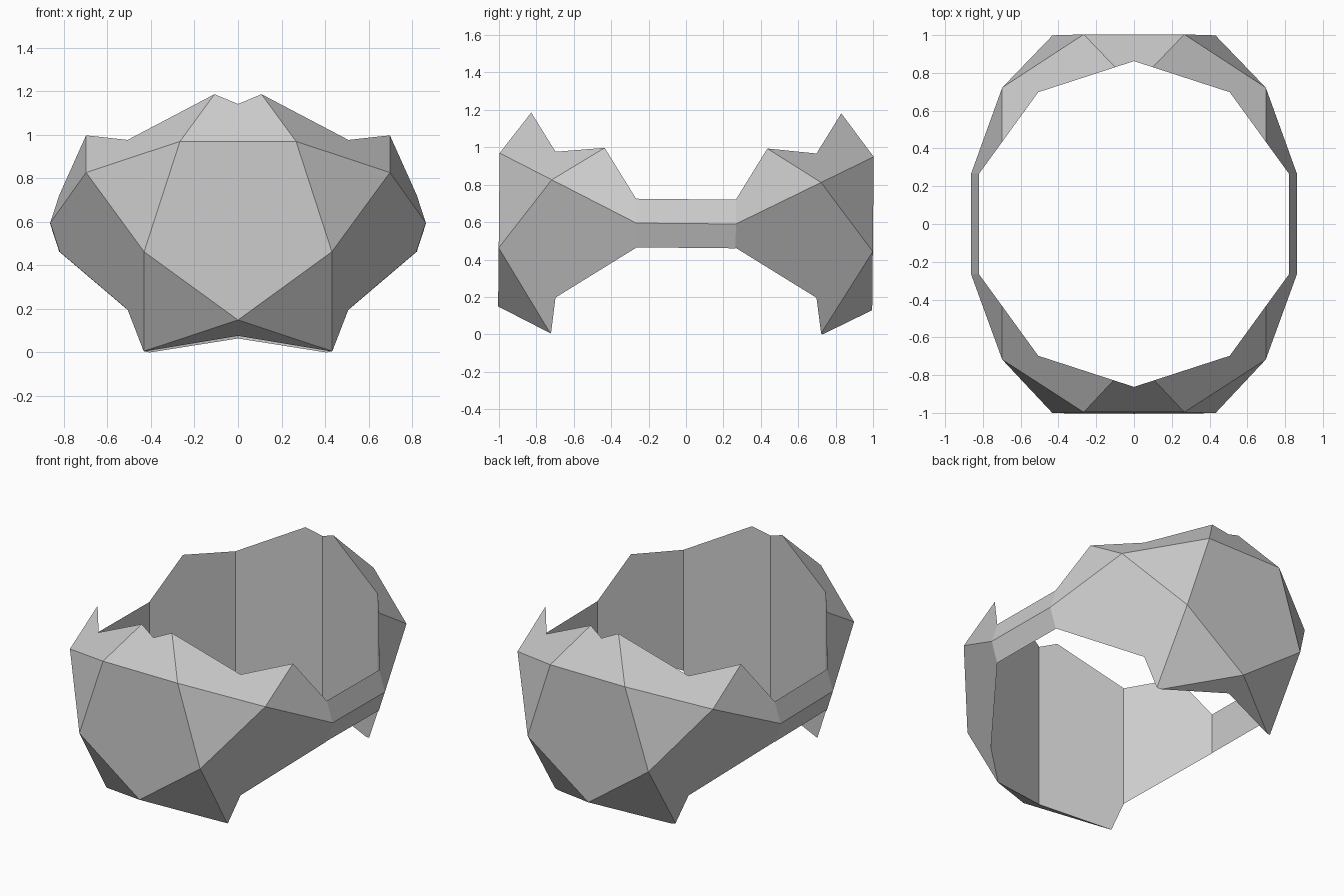
import bpy, bmesh
from math import sin, cos, pi, sqrt
from mathutils import Matrix, Vector

cube = bpy.data.objects.get("Cube")
if cube:
    bpy.data.objects.remove(cube, do_unlink=True)

# Proportions follow from the edge length of an elongated pentagonal birotunda
EDGE = 0.533
RADIUS = EDGE * (1 + sqrt(5)) / 2
ROTUNDA = EDGE * 1.3764
CENTRE_Z = 0.593
TILT = -0.01


def ring(sides, radius, y, start):
    """Regular polygon of points facing along y."""
    return [Vector((radius * cos(start + 2 * pi * i / sides), y,
                    radius * sin(start + 2 * pi * i / sides)))
            for i in range(sides)]


def make_object(name, bm):
    bmesh.ops.recalc_face_normals(bm, faces=bm.faces)
    mesh = bpy.data.meshes.new(name)
    bm.to_mesh(mesh)
    bm.free()
    mesh.materials.append(grey)
    obj = bpy.data.objects.new(name, mesh)
    bpy.context.collection.objects.link(obj)
    return obj


grey = bpy.data.materials.new("plain grey")
grey.use_nodes = True
colour = (0.6, 0.6, 0.6, 1)
grey.diffuse_color = colour
grey.node_tree.nodes["Principled BSDF"].inputs["Base Color"].default_value = colour

# Faceted body: pentagon cap, wide pentagon and decagon at each end, tipped slightly
bm = bmesh.new()
half = EDGE / 2
middle = sqrt(RADIUS ** 2 - ROTUNDA ** 2)
for side in (-1, 1):
    points = (ring(5, EDGE * 0.8507, side * (half + ROTUNDA), -pi / 2)
              + ring(5, ROTUNDA, side * (half + middle), pi / 2)
              + ring(10, RADIUS, side * half, 0))
    for p in points:
        bm.verts.new(p)
bmesh.ops.convex_hull(bm, input=bm.verts)
bmesh.ops.dissolve_limit(bm, angle_limit=0.02, verts=bm.verts, edges=bm.edges)
bm.transform(Matrix.Translation((0, 0, CENTRE_Z)) @ Matrix.Rotation(TILT, 4, "X"))
body = make_object("faceted_ring", bm)

# Upright ten-sided hole through the body, with corners at front and back
bm = bmesh.new()
bmesh.ops.create_cone(bm, cap_ends=True, segments=10, radius1=RADIUS,
                      radius2=RADIUS, depth=5)
cutter = make_object("hole_cutter", bm)
cutter.hide_render = True

cut = body.modifiers.new("hole", "BOOLEAN")
cut.operation = "DIFFERENCE"
cut.solver = "EXACT"
cut.object = cutter
bpy.context.view_layer.objects.active = body
body.select_set(True)
bpy.ops.object.modifier_apply(modifier=cut.name)
bpy.data.objects.remove(cutter, do_unlink=True)

# Stand it on the ground
lowest = min(v.co.z for v in body.data.vertices)
body.data.transform(Matrix.Translation((0, 0, -lowest)))
